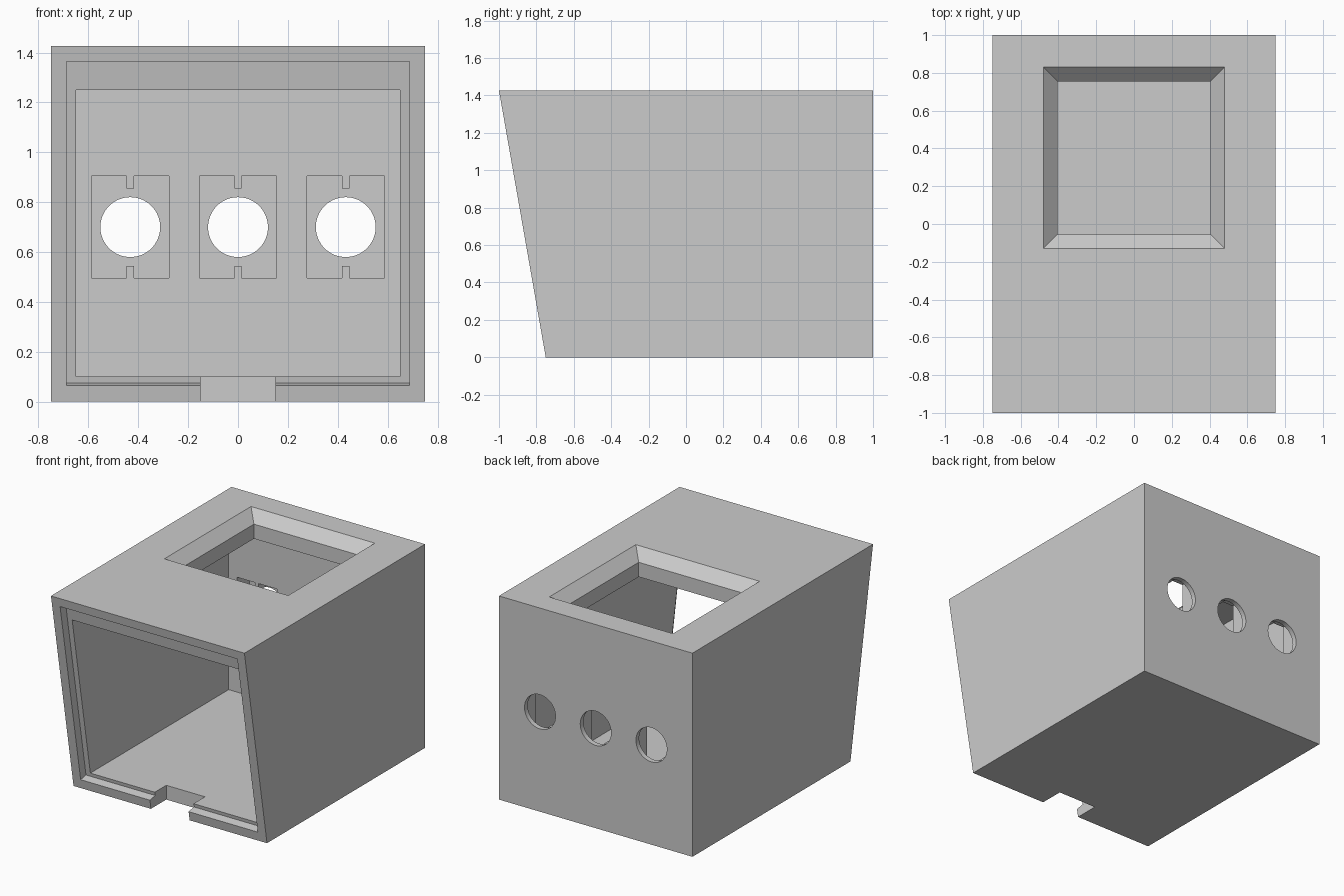
import bpy, bmesh, math
from mathutils import Vector

old = bpy.data.objects.get("Cube")
if old:
    bpy.data.objects.remove(old, do_unlink=True)

grey = bpy.data.materials.new("plain grey")
grey.use_nodes = True
colour = (0.6, 0.6, 0.6, 1)
grey.diffuse_color = colour
grey.node_tree.nodes["Principled BSDF"].inputs["Base Color"].default_value = colour


def loft(name, rings):
    """Closed solid through matching rings of points."""
    bm = bmesh.new()
    loops = [[bm.verts.new(p) for p in ring] for ring in rings]
    n = len(loops[0])
    bm.faces.new(loops[0])
    bm.faces.new(loops[-1])
    for a, b in zip(loops, loops[1:]):
        for i in range(n):
            j = (i + 1) % n
            bm.faces.new((a[i], a[j], b[j], b[i]))
    bmesh.ops.recalc_face_normals(bm, faces=bm.faces)
    mesh = bpy.data.meshes.new(name)
    bm.to_mesh(mesh)
    bm.free()
    mesh.materials.append(grey)
    obj = bpy.data.objects.new(name, mesh)
    bpy.context.collection.objects.link(obj)
    return obj


def along_x(name, yz, half):
    return loft(name, [[(x, y, z) for y, z in yz] for x in (-half, half)])


def along_y(name, xz, lo, hi):
    return loft(name, [[(x, y, z) for x, z in xz] for y in (lo, hi)])


def rect(a0, a1, b0, b1):
    return [(a0, b0), (a1, b0), (a1, b1), (a0, b1)]


def cut(body, cutter):
    cutter.hide_render = True
    mod = body.modifiers.new("cut", 'BOOLEAN')
    mod.operation = 'DIFFERENCE'
    mod.solver = 'EXACT'
    mod.object = cutter
    bpy.context.view_layer.objects.active = body
    bpy.ops.object.modifier_apply(modifier=mod.name)
    bpy.data.objects.remove(cutter, do_unlink=True)


# Outer body with the front leaning forward at the top
H, LEAN = 1.427, 0.25
body = along_x("enclosure_body", [(-0.75, 0), (1, 0), (1, H), (-0.75 - LEAN, H)], 0.75)

# Main cavity, open at the front
cut(body, along_y("cavity", rect(-0.65, 0.65, 0.10, 1.25), -1.3, 0.825))

# Shallow recess for a front panel, square to the leaning face
inward = Vector((H, LEAN)).normalized() * 0.06
low, high = (Vector((-0.75 - LEAN * z / H, z)) for z in (0.065, 1.365))
cut(body, along_x("panel_recess", [low - inward, low + inward, high + inward, high - inward], 0.687))

# Notch through the front edge of the floor
cut(body, along_y("floor_notch", rect(-0.15, 0.15, -0.1, 0.15), -1.1, -0.58))

# Window in the roof with a bevelled rim
def window_ring(grow, z):
    s = 0.405 + grow
    return [(x, 0.35 + y, z) for x, y in rect(-s, s, -s, s)]

cut(body, loft("roof_window", [window_ring(0, 1.1), window_ring(0, H - 0.075),
                               window_ring(0.075, H), window_ring(0.075, H + 0.1)]))

# Three keyed pockets inside the back wall, each with a round hole
MID = 0.70
half_pocket = [(-0.155, 0.205), (-0.015, 0.205), (-0.015, 0.155),
               (0.015, 0.155), (0.015, 0.205), (0.155, 0.205)]
pocket = half_pocket + [(-x, -z) for x, z in half_pocket]
SIDES = 64
circle = [(0.12 * math.cos(math.tau * i / SIDES), 0.12 * math.sin(math.tau * i / SIDES))
          for i in range(SIDES)]
for cx in (-0.432, 0, 0.432):
    for name, shape, lo, hi in (("pocket", pocket, 0.7, 0.965), ("hole", circle, 0.9, 1.1)):
        cut(body, along_y(name, [(cx + x, MID + z) for x, z in shape], lo, hi))

# Round holes smooth, all edges crisp
bpy.ops.object.select_all(action='DESELECT')
body.select_set(True)
bpy.context.view_layer.objects.active = body
bpy.ops.object.shade_smooth_by_angle(angle=math.radians(20))
